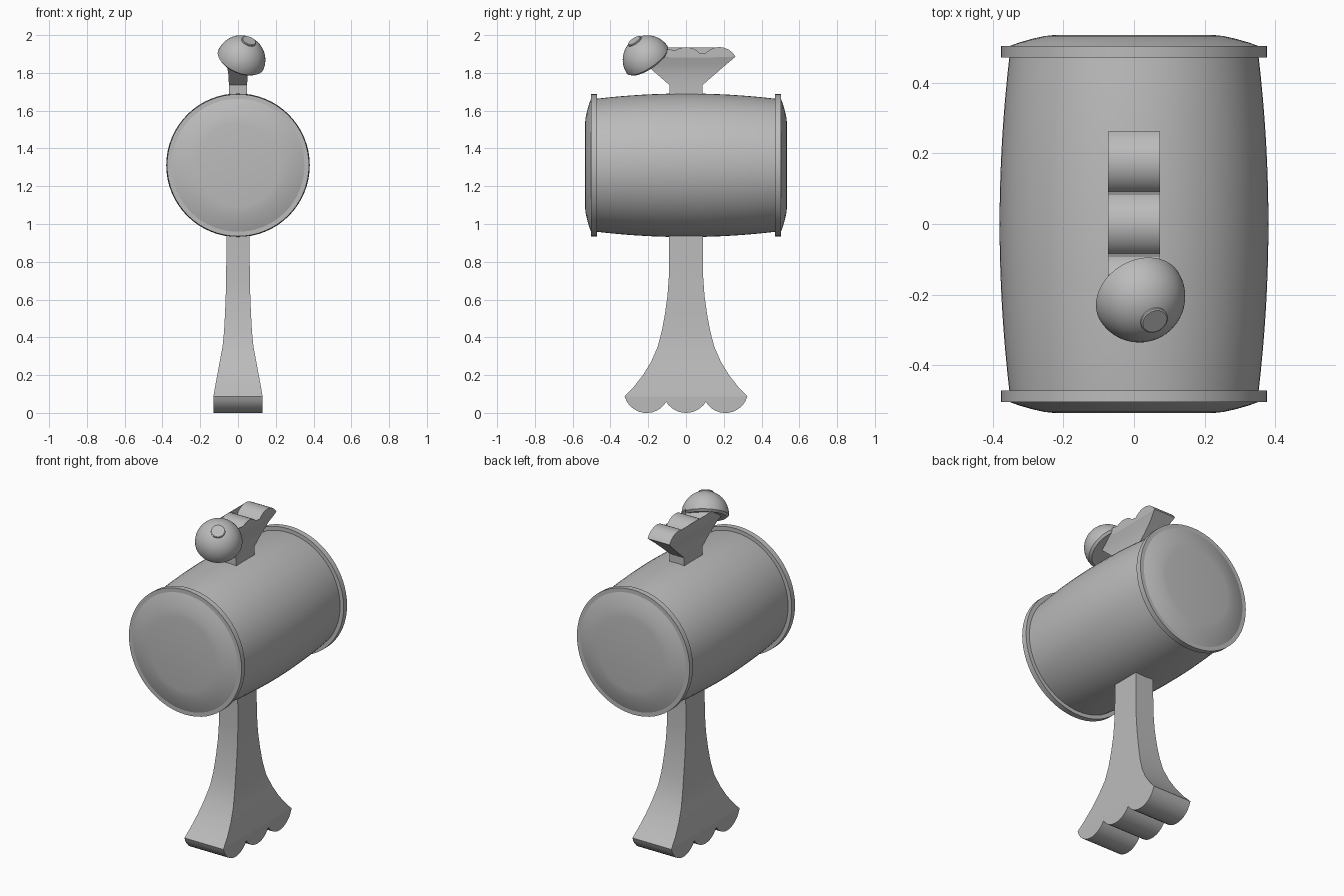
import bpy, bmesh, math
from mathutils import Vector

cube = bpy.data.objects.get("Cube")
if cube:
    bpy.data.objects.remove(cube)

grey = bpy.data.materials.new("plain_grey")
grey.use_nodes = True
tone = (0.5, 0.5, 0.5, 1)
grey.diffuse_color = tone
grey.node_tree.nodes["Principled BSDF"].inputs["Base Color"].default_value = tone


def finish(name, bm, angle=30):
    bmesh.ops.remove_doubles(bm, verts=bm.verts, dist=1e-5)
    bmesh.ops.recalc_face_normals(bm, faces=bm.faces)
    mesh = bpy.data.meshes.new(name)
    bm.to_mesh(mesh)
    bm.free()
    mesh.materials.append(grey)
    obj = bpy.data.objects.new(name, mesh)
    bpy.context.collection.objects.link(obj)
    bpy.ops.object.select_all(action='DESELECT')
    obj.select_set(True)
    bpy.context.view_layer.objects.active = obj
    bpy.ops.object.shade_smooth_by_angle(angle=math.radians(angle))
    return obj


def lathe(name, profile, centre, axis, steps=64):
    """Spin (radius, distance along axis) points about an axis."""
    bm = bmesh.new()
    turn = Vector((0, 0, 1)).rotation_difference(Vector(axis))
    verts = [bm.verts.new((r, 0, h)) for r, h in profile]
    edges = [bm.edges.new(pair) for pair in zip(verts, verts[1:])]
    bmesh.ops.spin(bm, geom=verts + edges, cent=(0, 0, 0), axis=(0, 0, 1),
                   angle=math.tau, steps=steps)
    for v in bm.verts:
        v.co = turn @ v.co + Vector(centre)
    return finish(name, bm)


def arc(a, b, sag, n=12):
    """Circular arc from a to b in the side plane, bulging by sag in z."""
    a, b = Vector(a), Vector(b)
    half = (b - a).length / 2
    radius = (half * half + sag * sag) / (2 * abs(sag))
    along = (b - a).normalized()
    out = Vector((-along.y, along.x)) * math.copysign(1, sag)
    mid = (a + b) / 2 + out * (abs(sag) - radius)
    sweep = math.asin(half / radius)
    angles = [sweep * (2 * i / n - 1) for i in range(n + 1)]
    return [mid + radius * (along * math.sin(t) + out * math.cos(t)) for t in angles]


def scallop(name, tip, cusp, side_sag, mid_sag, width):
    """Three-lobed end of the handle; tip and cusp are (y, z) on the +y side."""
    mirrored = lambda p: (-p[0], p[1])
    pts = (arc(mirrored(tip), mirrored(cusp), side_sag)
           + arc(mirrored(cusp), cusp, mid_sag)[1:]
           + arc(cusp, tip, side_sag)[1:])
    bm = bmesh.new()
    face = bm.faces.new([bm.verts.new((-width, y, z)) for y, z in pts])
    new = bmesh.ops.extrude_face_region(bm, geom=[face])["geom"]
    bmesh.ops.translate(bm, vec=(2 * width, 0, 0),
                        verts=[g for g in new if isinstance(g, bmesh.types.BMVert)])
    return finish(name, bm, 40)


# Barrel head with bulging staves and domed faces
mid = (0, 0, 1.311)
staves = [(0.352 + 0.028 * (1 - (i / 8) ** 2), 0.475 * i / 8) for i in range(-8, 9)]
lathe("barrel_head", staves, mid, (0, 1, 0))
for name, s in (("front", -1), ("back", 1)):
    lathe(name + "_face", [(0.355, 0.47), (0.352, 0.503), (0.325, 0.513), (0.29, 0.523),
                           (0.255, 0.531), (0.22, 0.535), (0, 0.535)], mid, (0, s, 0))
    lathe(name + "_band", [(0.34, 0.47), (0.376, 0.47), (0.376, 0.503), (0.34, 0.503)],
          mid, (0, s, 0))

# Handle shaft: (height, half width, half depth)
rows = [(0.088, 0.13, 0.325), (0.14, 0.121, 0.275), (0.2, 0.11, 0.228), (0.27, 0.097, 0.185),
        (0.35, 0.082, 0.15), (0.43, 0.074, 0.129), (0.52, 0.069, 0.112), (0.62, 0.065, 0.098),
        (0.72, 0.063, 0.091), (0.95, 0.06, 0.089), (1.68, 0.049, 0.087), (1.735, 0.048, 0.087),
        (1.79, 0.051, 0.15), (1.84, 0.058, 0.208), (1.886, 0.073, 0.262)]
bm = bmesh.new()
rings = [[bm.verts.new((sx * w, sy * d, z)) for sx, sy in ((-1, -1), (1, -1), (1, 1), (-1, 1))]
         for z, w, d in rows]
for low, high in zip(rings, rings[1:]):
    for i in range(4):
        j = (i + 1) % 4
        bm.faces.new((low[i], low[j], high[j], high[i]))
finish("handle_shaft", bm)

# Lobed ends
scallop("handle_foot", (0.325, 0.088), (0.105, 0.058), -0.073, -0.058, 0.13)
scallop("handle_crown", (0.262, 1.886), (0.088, 1.881), 0.053, 0.055, 0.073)

# Tilted half-dome ornament with a small button on top
radius = 0.13
dome = [(0, -0.012), (0.118, -0.012)]
dome += [(radius * math.cos(t), radius * math.sin(t))
         for t in (math.pi / 2 * i / 16 for i in range(17))]
tilt, seat = (0.333, -0.53, 0.78), (0.015, -0.205, 1.869)
lathe("dome", dome, seat, tilt, 48)
lathe("dome_button", [(0.04, 0.11), (0.04, 0.129), (0.036, 0.132), (0, 0.132)], seat, tilt, 32)
